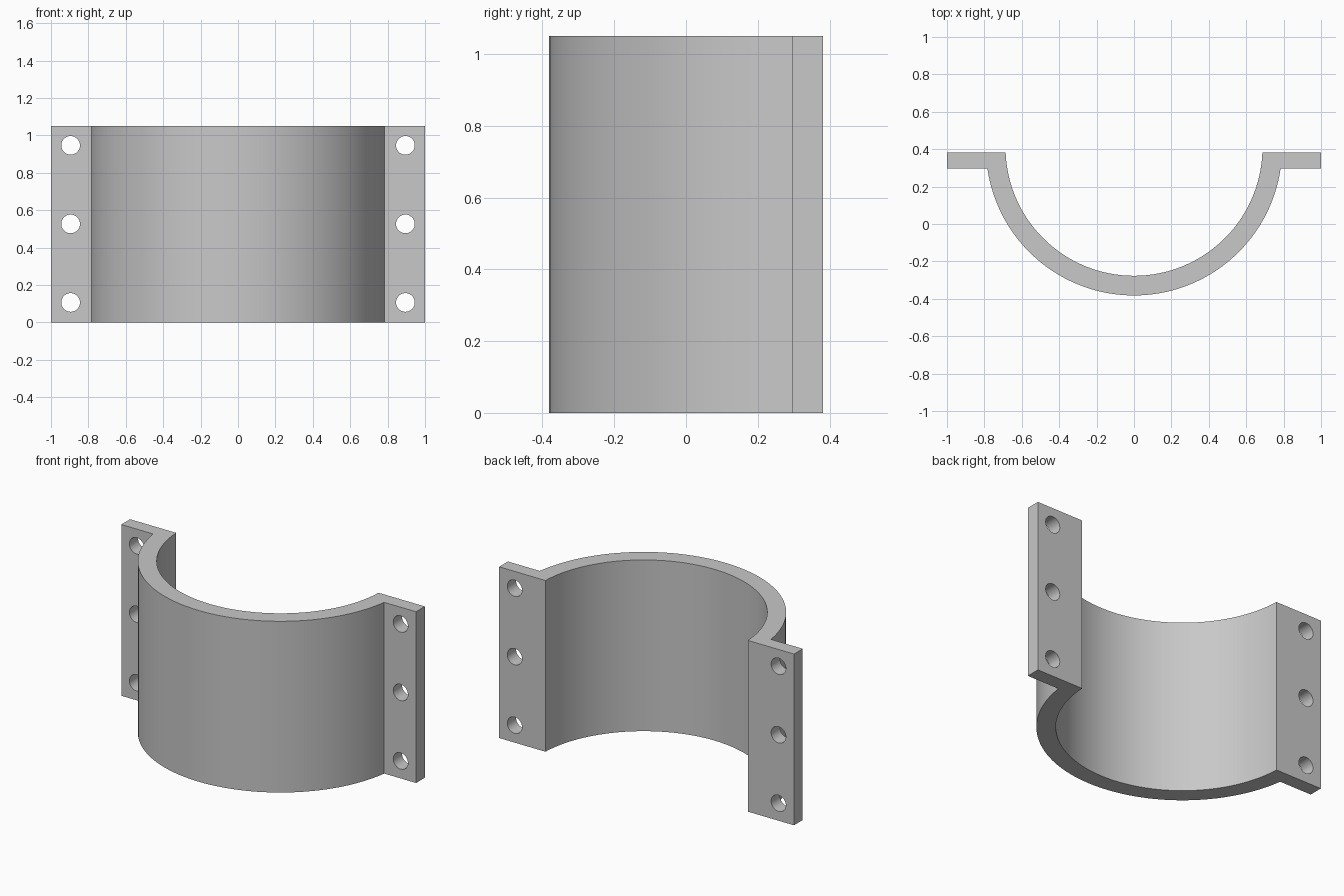
import bpy, bmesh, math
from mathutils import Matrix

cube = bpy.data.objects.get("Cube")
if cube:
    bpy.data.objects.remove(cube, do_unlink=True)

HEIGHT = 1.05
BACK, FLANGE_FRONT = 0.382, 0.297    # y extents of the flanges
CENTRE_Y = 0.41                      # arc centre lies just behind the flanges
R_OUT, R_IN = 0.792, 0.687
SEGMENTS = 64
HOLE_R, HOLE_X = 0.05, 0.895
HOLE_Z = (0.107, 0.527, 0.947)

metal = bpy.data.materials.new("plain grey")
metal.use_nodes = True
grey = (0.58, 0.58, 0.58, 1)
metal.diffuse_color = grey
metal.node_tree.nodes["Principled BSDF"].inputs["Base Color"].default_value = grey


def arc(radius, end_y):
    """Front-bulging arc from -x to +x, ending on the line y = end_y."""
    half = math.acos((CENTRE_Y - end_y) / radius)
    angles = [half * (2 * i / SEGMENTS - 1) for i in range(SEGMENTS + 1)]
    return [(radius * math.sin(a), CENTRE_Y - radius * math.cos(a)) for a in angles]


def make_object(name, bm):
    bmesh.ops.recalc_face_normals(bm, faces=bm.faces)
    mesh = bpy.data.meshes.new(name)
    bm.to_mesh(mesh)
    bm.free()
    mesh.materials.append(metal)
    obj = bpy.data.objects.new(name, mesh)
    bpy.context.collection.objects.link(obj)
    return obj


# Clamp body: one profile of arc and flanges, extruded upward
outline = ([(-1, BACK), (-1, FLANGE_FRONT)] + arc(R_OUT, FLANGE_FRONT)
           + [(1, FLANGE_FRONT), (1, BACK)] + arc(R_IN, BACK)[::-1])
bm = bmesh.new()
base = bm.faces.new([bm.verts.new((x, y, 0)) for x, y in outline])
top = bmesh.ops.extrude_face_region(bm, geom=[base], use_keep_orig=True)
bmesh.ops.translate(bm, vec=(0, 0, HEIGHT),
                    verts=[v for v in top["geom"] if isinstance(v, bmesh.types.BMVert)])
clamp = make_object("half_clamp", bm)

# Bolt hole cutters through both flanges
bm = bmesh.new()
for side in (-1, 1):
    for z in HOLE_Z:
        place = (Matrix.Translation((side * HOLE_X, (BACK + FLANGE_FRONT) / 2, z))
                 @ Matrix.Rotation(math.pi / 2, 4, 'X'))
        bmesh.ops.create_cone(bm, cap_ends=True, segments=32, radius1=HOLE_R,
                              radius2=HOLE_R, depth=0.2, matrix=place)
cutter = make_object("bolt_hole_cutter", bm)

# Drill the holes and apply
drill = clamp.modifiers.new("bolt_holes", 'BOOLEAN')
drill.operation = 'DIFFERENCE'
drill.solver = 'EXACT'
drill.object = cutter
bpy.ops.object.select_all(action='DESELECT')
clamp.select_set(True)
bpy.context.view_layer.objects.active = clamp
bpy.ops.object.modifier_apply(modifier=drill.name)
bpy.data.objects.remove(cutter, do_unlink=True)

# Smooth curved walls, crisp edges
bpy.ops.object.shade_smooth_by_angle(angle=math.radians(30))
